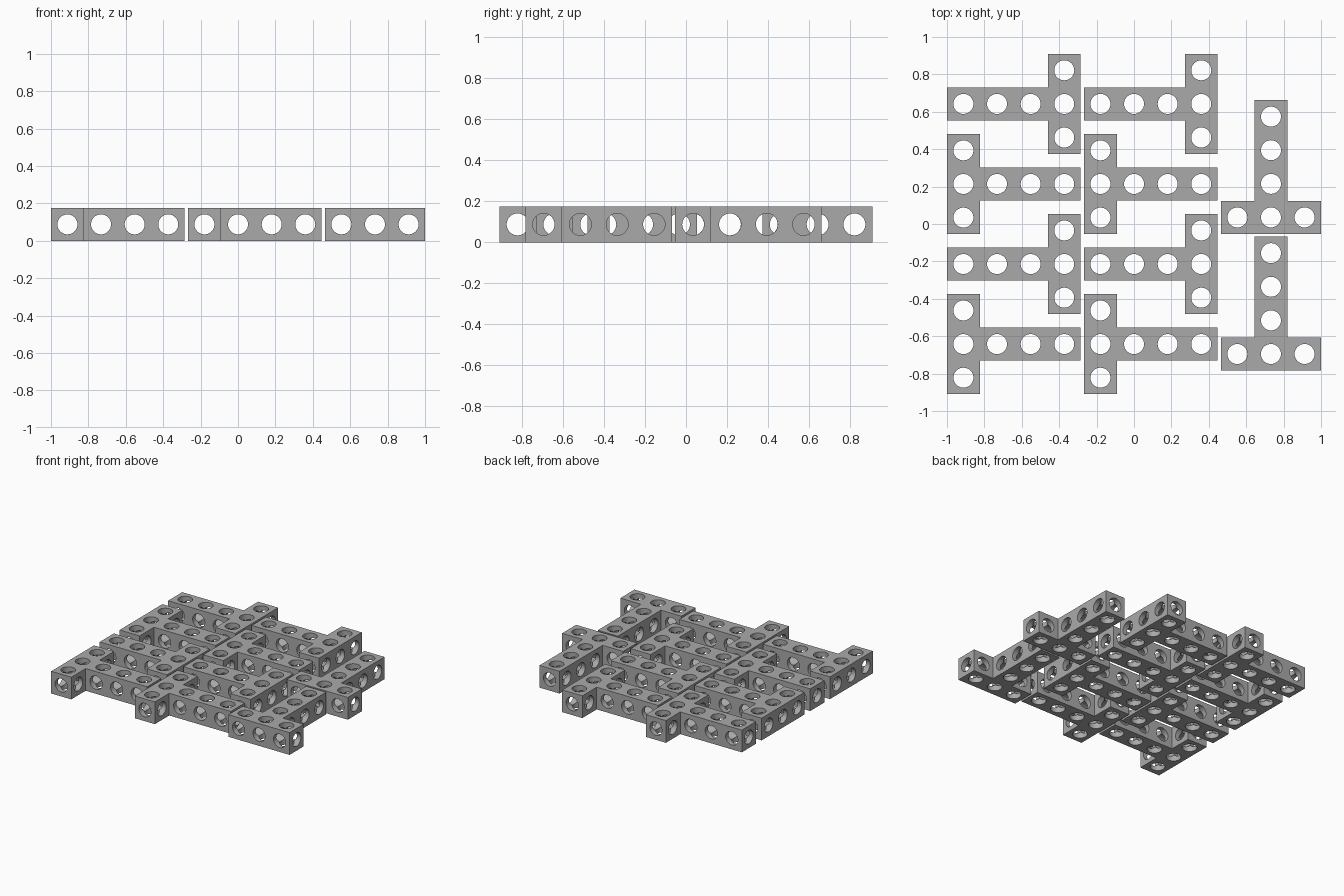
import bpy, bmesh, math
from mathutils import Matrix, Vector

if "Cube" in bpy.data.objects:
    bpy.data.objects.remove(bpy.data.objects["Cube"])

W = 0.176      # beam thickness
P = 0.1797     # hole pitch
R = 0.0535     # hole radius
H = W / 2

grey = bpy.data.materials.new("grey plastic")
grey.diffuse_color = (0.40, 0.40, 0.40, 1)
grey.use_nodes = True
grey.node_tree.nodes["Principled BSDF"].inputs["Base Color"].default_value = grey.diffuse_color


def make_object(name, bm):
    mesh = bpy.data.meshes.new(name)
    bm.to_mesh(mesh)
    bm.free()
    mesh.materials.append(grey)
    ob = bpy.data.objects.new(name, mesh)
    bpy.context.collection.objects.link(ob)
    return ob


def hole_cutter(name, axis, holes):
    """Rods along one axis; each hole is (centre, length)."""
    bm = bmesh.new()
    turn = Vector((0, 0, 1)).rotation_difference(Vector(axis)).to_matrix().to_4x4()
    for centre, length in holes:
        bmesh.ops.create_cone(bm, cap_ends=True, segments=32, radius1=R, radius2=R,
                              depth=length, matrix=Matrix.Translation(centre) @ turn)
    ob = make_object(name, bm)
    ob.hide_render = True
    return ob


# T-shaped beam: head along y (3 holes), stem along +x (4 holes)
bm = bmesh.new()
head = P + H
tip = 3 * P + H
outline = [(-H, -head), (H, -head), (H, -H), (tip, -H),
           (tip, H), (H, H), (H, head), (-H, head)]
face = bm.faces.new([bm.verts.new((x, y, 0)) for x, y in outline])
top = bmesh.ops.extrude_face_region(bm, geom=[face])["geom"]
bmesh.ops.translate(bm, vec=(0, 0, W),
                    verts=[v for v in top if isinstance(v, bmesh.types.BMVert)])
bmesh.ops.recalc_face_normals(bm, faces=bm.faces)
blank = make_object("beam_blank", bm)

# Holes through every cell in all three directions
cells = [(0, -P), (0, P)] + [(i * P, 0) for i in range(4)]
cutters = [
    hole_cutter("vertical_holes", (0, 0, 1), [((x, y, H), 0.4) for x, y in cells]),
    hole_cutter("lengthwise_holes", (1, 0, 0),
                [((1.5 * P, 0, H), 1.0), ((0, P, H), 0.4), ((0, -P, H), 0.4)]),
    hole_cutter("crosswise_holes", (0, 1, 0),
                [((0, 0, H), 0.8)] + [((i * P, 0, H), 0.4) for i in (1, 2, 3)]),
]
for cutter in cutters:
    mod = blank.modifiers.new(cutter.name, 'BOOLEAN')
    mod.operation = 'DIFFERENCE'
    mod.solver = 'EXACT'
    mod.object = cutter

# Bake the drilled beam, then drop the helpers
bpy.context.view_layer.update()
graph = bpy.context.evaluated_depsgraph_get()
beam_mesh = bpy.data.meshes.new_from_object(blank.evaluated_get(graph))
beam_mesh.name = "t_beam"
for ob in [blank] + cutters:
    bpy.data.objects.remove(ob)

# Layout: head centre x, y and stem direction
layout = []
for i, y in enumerate((0.642, 0.214, -0.214, -0.642)):
    for left in (-1 + H, -0.2675 + H):
        layout.append((left + 3 * P, y, math.pi) if i % 2 == 0 else (left, y, 0))
for y in (0.035, -0.695):
    layout.append((1 - head, y, math.pi / 2))

for i, (x, y, angle) in enumerate(layout):
    ob = bpy.data.objects.new(f"t_beam_{i + 1}", beam_mesh)
    ob.location = (x, y, 0)
    ob.rotation_euler.z = angle
    bpy.context.collection.objects.link(ob)

# Smooth bores, crisp edges
first = bpy.data.objects["t_beam_1"]
bpy.context.view_layer.objects.active = first
first.select_set(True)
bpy.ops.object.shade_smooth_by_angle(angle=math.radians(30))
